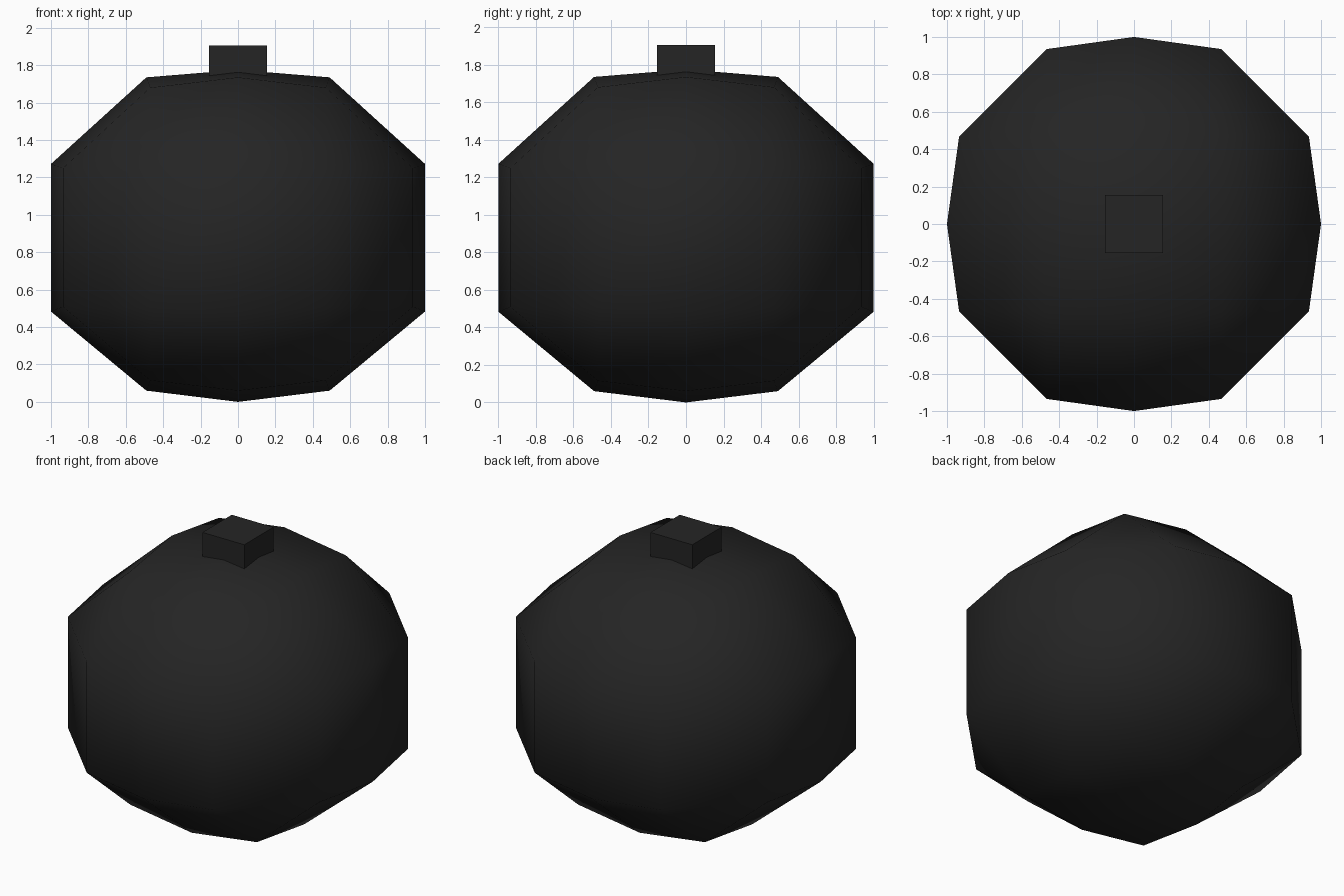
import bpy, bmesh

if "Cube" in bpy.data.objects:
    bpy.data.objects.remove(bpy.data.objects["Cube"])

dark = bpy.data.materials.new("charcoal black")
dark.diffuse_color = (0.018, 0.018, 0.018, 1)
dark.use_nodes = True
dark.node_tree.nodes["Principled BSDF"].inputs["Base Color"].default_value = dark.diffuse_color


def finish(name, bm, smooth):
    bmesh.ops.recalc_face_normals(bm, faces=bm.faces[:])
    for f in bm.faces:
        f.smooth = smooth
    me = bpy.data.meshes.new(name)
    bm.to_mesh(me)
    bm.free()
    me.materials.append(dark)
    ob = bpy.data.objects.new(name, me)
    bpy.context.collection.objects.link(ob)
    return ob


def turn(p, k):
    """Rotate an (x, y, z) point by k quarter turns about z."""
    x, y, z = p
    for _ in range(k % 4):
        x, y = -y, x
    return (x, y, z)


# Round body: domed 2x2 cap, sloped band with corner triangles, upright wall
bm = bmesh.new()


def cap(z_mid, z_edge, z_corner, z_side, z_side_corner):
    """One domed end; returns its 12-point outer ring."""
    centre = bm.verts.new((0, 0, z_mid))
    edge = [bm.verts.new(turn((0.49, 0, z_edge), k)) for k in range(4)]
    corner = [bm.verts.new(turn((0.47, 0.47, z_corner), k)) for k in range(4)]
    mid = [bm.verts.new(turn((1, 0, z_side), k)) for k in range(4)]
    a = [bm.verts.new(turn((0.935, 0.468, z_side_corner), k)) for k in range(4)]
    b = [bm.verts.new(turn((0.468, 0.935, z_side_corner), k)) for k in range(4)]
    ring = []
    for k in range(4):
        n = (k + 1) % 4
        bm.faces.new((centre, edge[k], corner[k], edge[n]))
        bm.faces.new((edge[k], mid[k], a[k], corner[k]))
        bm.faces.new((corner[k], a[k], b[k]))
        bm.faces.new((corner[k], b[k], mid[n], edge[n]))
        ring += [mid[k], a[k], b[k]]
    return ring


top = cap(1.775, 1.735, 1.68, 1.272, 1.25)
bottom = cap(0.0, 0.06, 0.115, 0.483, 0.508)
for i in range(12):
    j = (i + 1) % 12
    bm.faces.new((bottom[i], bottom[j], top[j], top[i]))
finish("round_body", bm, True)

# Square stub on top
bm = bmesh.new()
bmesh.ops.create_cube(bm, size=1)
for v in bm.verts:
    v.co = (v.co.x * 0.31, v.co.y * 0.31, 1.905 if v.co.z > 0 else 1.66)
finish("top_stub", bm, False)
